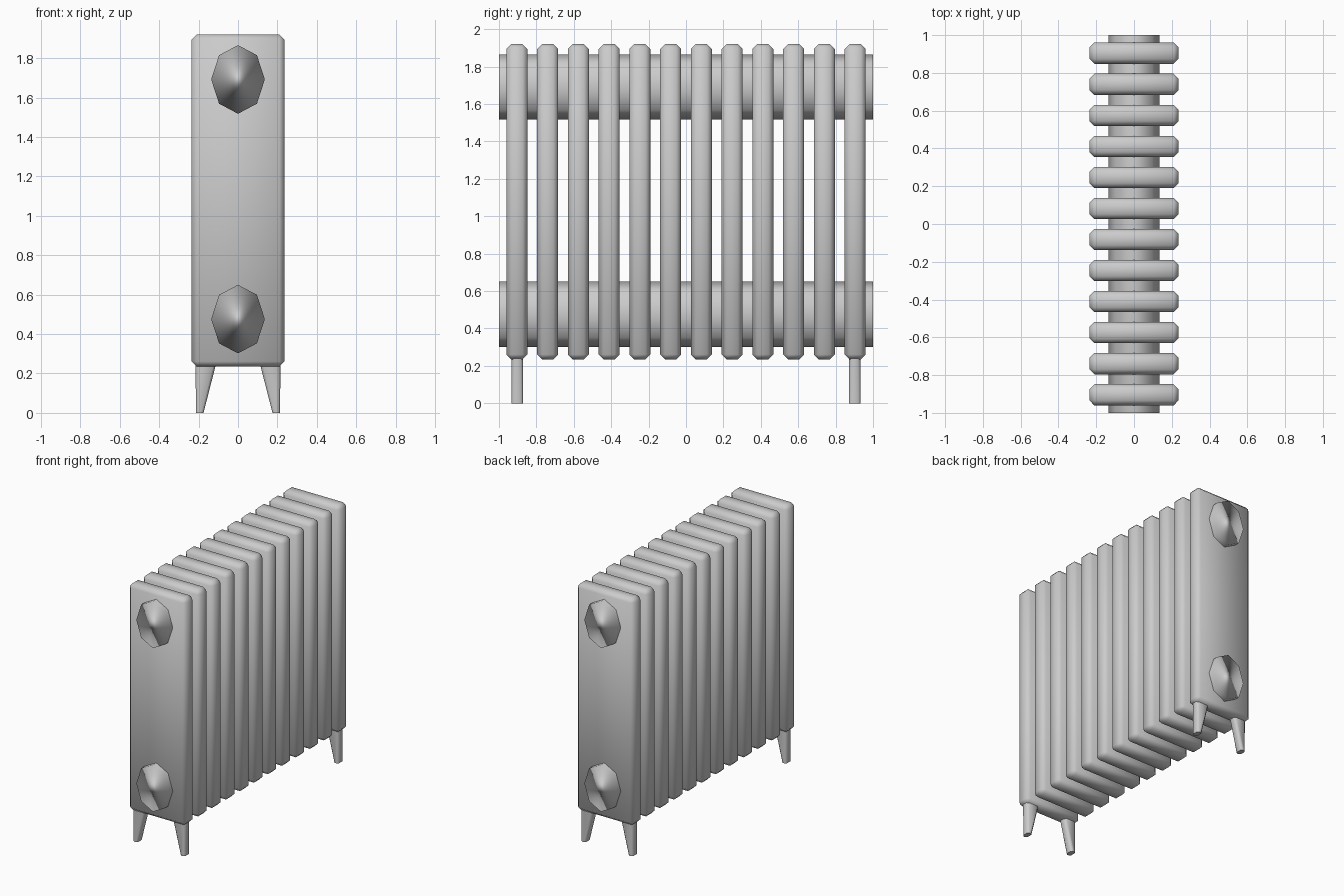
import bpy, bmesh, math

if "Cube" in bpy.data.objects:
    bpy.data.objects.remove(bpy.data.objects["Cube"])

FIN_COUNT = 12
FIN_Y = 0.904          # centre of the outermost fins
FIN_SIZE = (0.472, 0.112, 1.685)
FIN_Z = 0.235 + FIN_SIZE[2] / 2


def mesh_object(name, bm):
    bmesh.ops.recalc_face_normals(bm, faces=bm.faces)
    me = bpy.data.meshes.new(name)
    bm.to_mesh(me)
    bm.free()
    ob = bpy.data.objects.new(name, me)
    bpy.context.collection.objects.link(ob)
    return ob


def smooth(ob):
    for p in ob.data.polygons:
        p.use_smooth = True


def fin(name, y):
    bm = bmesh.new()
    bmesh.ops.create_cube(bm, size=1)
    bmesh.ops.scale(bm, vec=FIN_SIZE, verts=bm.verts)
    bmesh.ops.bevel(bm, geom=bm.edges[:], offset=0.026, segments=1,
                    affect='EDGES', profile=0.5)
    ob = mesh_object(name, bm)
    ob.location = (0, y, FIN_Z)
    smooth(ob)


def pipe(name, z):
    # Eight-sided oval pipe running the full length
    bpy.ops.mesh.primitive_cylinder_add(vertices=8, radius=1, depth=2,
                                        end_fill_type='TRIFAN')
    ob = bpy.context.object
    ob.name = name
    ob.rotation_euler = (math.pi / 2, 0, 0)
    ob.scale = (0.136, 0.174, 1)
    ob.location = (0, 0, z)
    smooth(ob)


def leg(name, side, y):
    # Tapered leg with chamfered upright edges, outer side nearly vertical
    def ring(x0, x1, z, c):
        h = 0.031
        pts = [(x0 + c, -h), (x1 - c, -h), (x1, -h + c), (x1, h - c),
               (x1 - c, h), (x0 + c, h), (x0, h - c), (x0, -h + c)]
        return [bm.verts.new((side * px, y + py, z)) for px, py in pts]

    bm = bmesh.new()
    low = ring(0.175, 0.213, 0.0, 0.011)
    top = ring(0.107, 0.216, 0.265, 0.014)
    bm.faces.new(low)
    bm.faces.new(top)
    for i in range(8):
        j = (i + 1) % 8
        bm.faces.new((low[i], low[j], top[j], top[i]))
    ob = mesh_object(name, bm)
    for o in bpy.context.selected_objects:
        o.select_set(False)
    ob.select_set(True)
    bpy.context.view_layer.objects.active = ob
    bpy.ops.object.shade_smooth_by_angle(angle=math.radians(50))


# Radiator sections
for i in range(FIN_COUNT):
    fin(f"radiator_fin_{i + 1}", -FIN_Y + 2 * FIN_Y * i / (FIN_COUNT - 1))

# Upper and lower connecting pipes
pipe("upper_pipe", 1.692)
pipe("lower_pipe", 0.476)

# Four feet under the end sections
for end, y in (("front", -0.902), ("back", 0.902)):
    for label, side in (("left", -1), ("right", 1)):
        leg(f"{end}_{label}_leg", side, y)
